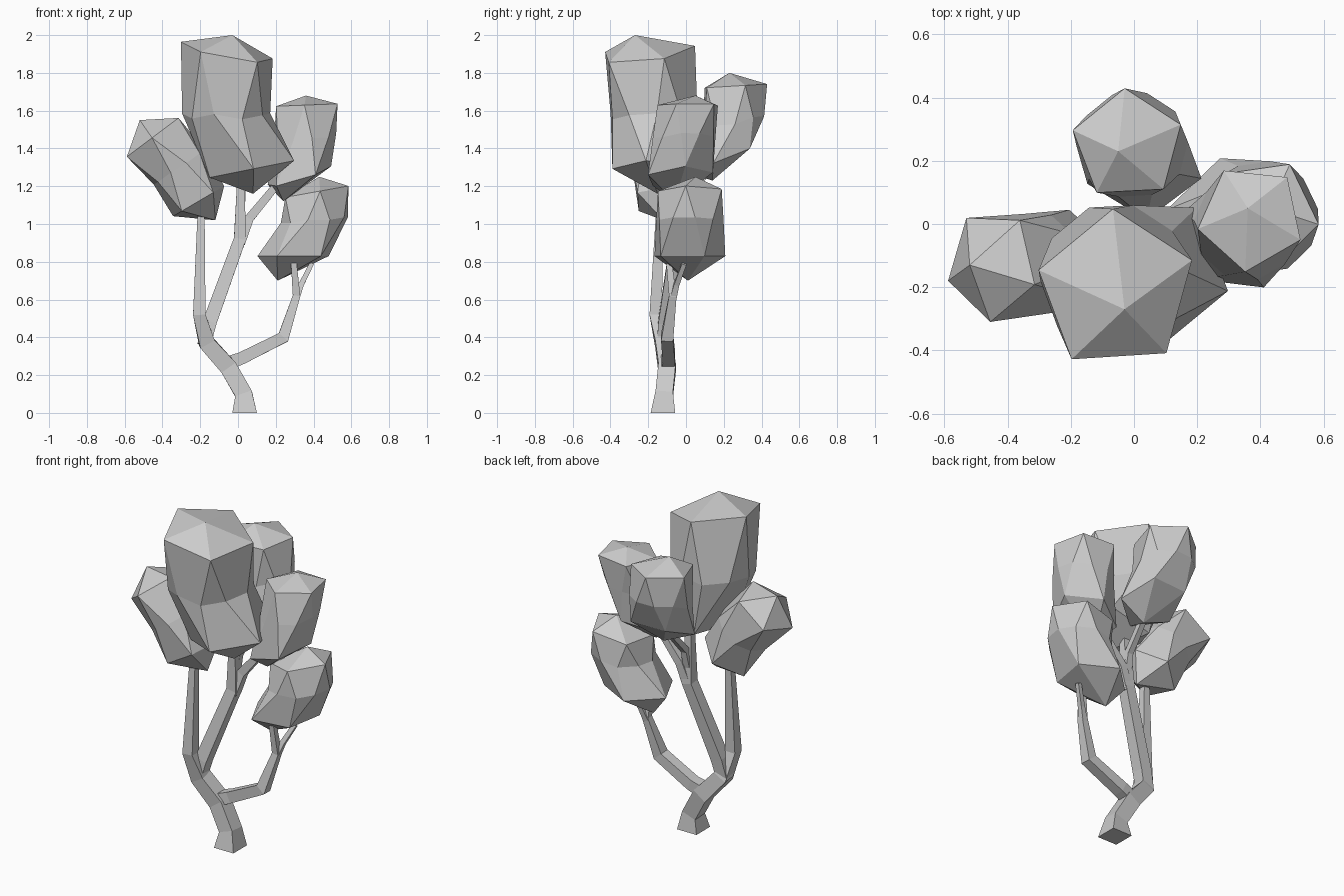
import bpy
import bmesh
import math
from mathutils import Vector

if "Cube" in bpy.data.objects:
    bpy.data.objects.remove(bpy.data.objects["Cube"])

UP = Vector((0, 0, 1))


def ring(centre, normal, radius, phase, count, half_step=0):
    """Regular polygon facing along a normal."""
    turn = UP.rotation_difference(Vector(normal).normalized())
    pts = []
    for i in range(count):
        a = math.radians(phase + half_step) + math.tau * i / count
        pts.append(Vector(centre) + turn @ Vector((radius * math.cos(a), radius * math.sin(a), 0)))
    return pts


def finish(name, bm):
    bmesh.ops.recalc_face_normals(bm, faces=bm.faces[:])
    mesh = bpy.data.meshes.new(name)
    bm.to_mesh(mesh)
    bm.free()
    bpy.context.collection.objects.link(bpy.data.objects.new(name, mesh))


def foliage(name, phase, apex, top, top_n, top_r, base, base_n, base_r, tip, shift):
    """Stretched, bent icosahedron with a loop cut round its belt."""
    bm = bmesh.new()
    tp = ring(top, top_n, top_r, phase, 5)
    bp = ring(base, base_n, base_r, phase, 5, 36)
    mp = []
    for i in range(5):
        mp.append((tp[i] + bp[i]) / 2 + Vector(shift))
        mp.append((bp[i] + tp[(i + 1) % 5]) / 2 + Vector(shift))
    T, B, M = ([bm.verts.new(p) for p in pts] for pts in (tp, bp, mp))
    a, b = bm.verts.new(apex), bm.verts.new(tip)
    for i in range(5):
        j = (i + 1) % 5
        m0, m1, mprev = M[2 * i], M[2 * i + 1], M[2 * i - 1]
        for f in ((a, T[i], T[j]), (b, B[j], B[i]),
                  (T[i], m0, m1, T[j]), (m0, B[i], m1),
                  (T[i], mprev, m0), (mprev, B[i - 1], B[i], m0)):
            bm.faces.new(f)
    finish(name, bm)


def branch(name, points):
    """Four-sided tapering limb; each point is x, y, z, half width."""
    bm = bmesh.new()
    pos = [Vector(p[:3]) for p in points]
    rows = []
    for i, p in enumerate(points):
        t = pos[min(i + 1, len(pos) - 1)] - pos[max(i - 1, 0)]
        if p[2] == 0:
            t = UP
        t = t.normalized()
        u = Vector((0, 1, 0)).cross(t).normalized() * p[3]
        v = t.cross(u)
        rows.append([bm.verts.new(pos[i] + u * s + v * w)
                     for s, w in ((1, 1), (-1, 1), (-1, -1), (1, -1))])
    for r0, r1 in zip(rows, rows[1:]):
        for k in range(4):
            n = (k + 1) % 4
            bm.faces.new((r0[k], r0[n], r1[n], r1[k]))
    bm.faces.new(rows[0])
    bm.faces.new(rows[-1])
    finish(name, bm)


# Foliage clumps
foliage("crown_foliage", 21, (-0.03, -0.27, 2.0),
        (-0.056, -0.21, 1.91), (0.19, -0.12, 1), 0.26,
        (0.07, -0.15, 1.29), (-0.2, 0, 1), 0.24, (0.08, -0.15, 1.16), (-0.07, 0.01, -0.02))
foliage("left_foliage", 196, (-0.52, -0.13, 1.55),
        (-0.45, -0.13, 1.46), (-0.6, 0, 0.8), 0.18,
        (-0.21, -0.12, 1.12), (-0.5, 0, 0.85), 0.165, (-0.12, -0.12, 1.02), (0.02, 0, 0.01))
foliage("right_foliage", -24, (0.36, 0.05, 1.68),
        (0.37, 0.02, 1.63), (-0.04, 0, 1), 0.172,
        (0.32, -0.04, 1.25), (-0.3, -0.1, 1), 0.185, (0.24, -0.06, 1.12), (0.01, 0, 0.01))
foliage("low_right_foliage", -10, (0.43, 0.05, 1.25),
        (0.41, 0.03, 1.17), (-0.18, 0, 1), 0.18,
        (0.30, 0.01, 0.83), (0, 0, 1), 0.20, (0.21, 0.01, 0.70), (0.05, 0, 0.02))
foliage("back_foliage", 21, (-0.05, 0.23, 1.80),
        (-0.02, 0.25, 1.73), (0, -0.06, 1), 0.18,
        (0.03, 0.19, 1.34), (0, -0.4, 1), 0.19, (0.05, 0.14, 1.23), (-0.01, 0.03, 0))

# Trunk and left limb
branch("trunk", [(0.035, -0.122, 0, 0.065), (0.03, -0.115, 0.1, 0.046),
                 (-0.05, -0.10, 0.24, 0.046), (-0.165, -0.12, 0.37, 0.043),
                 (-0.205, -0.16, 0.52, 0.033), (-0.195, -0.14, 1.08, 0.018)])
# Middle limb and its forks
branch("middle_limb", [(-0.18, -0.12, 0.36, 0.035), (-0.15, -0.11, 0.48, 0.037),
                       (0.01, -0.05, 0.92, 0.032), (0.015, -0.06, 1.22, 0.02)])
branch("right_fork", [(0.01, -0.05, 0.90, 0.028), (0.06, -0.04, 1.03, 0.024),
                      (0.2, -0.04, 1.2, 0.02)])
branch("back_fork", [(0.015, -0.05, 1.0, 0.022), (0.02, -0.02, 1.12, 0.018),
                     (0.03, 0.12, 1.28, 0.016)])
# Low right limb and its fork
branch("low_right_limb", [(-0.06, -0.10, 0.26, 0.036), (0.02, -0.09, 0.29, 0.033),
                          (0.24, -0.10, 0.40, 0.032), (0.31, -0.07, 0.62, 0.02),
                          (0.295, -0.09, 0.80, 0.015)])
branch("low_right_fork", [(0.305, -0.07, 0.60, 0.018), (0.335, -0.05, 0.68, 0.014),
                          (0.39, -0.01, 0.79, 0.012)])
